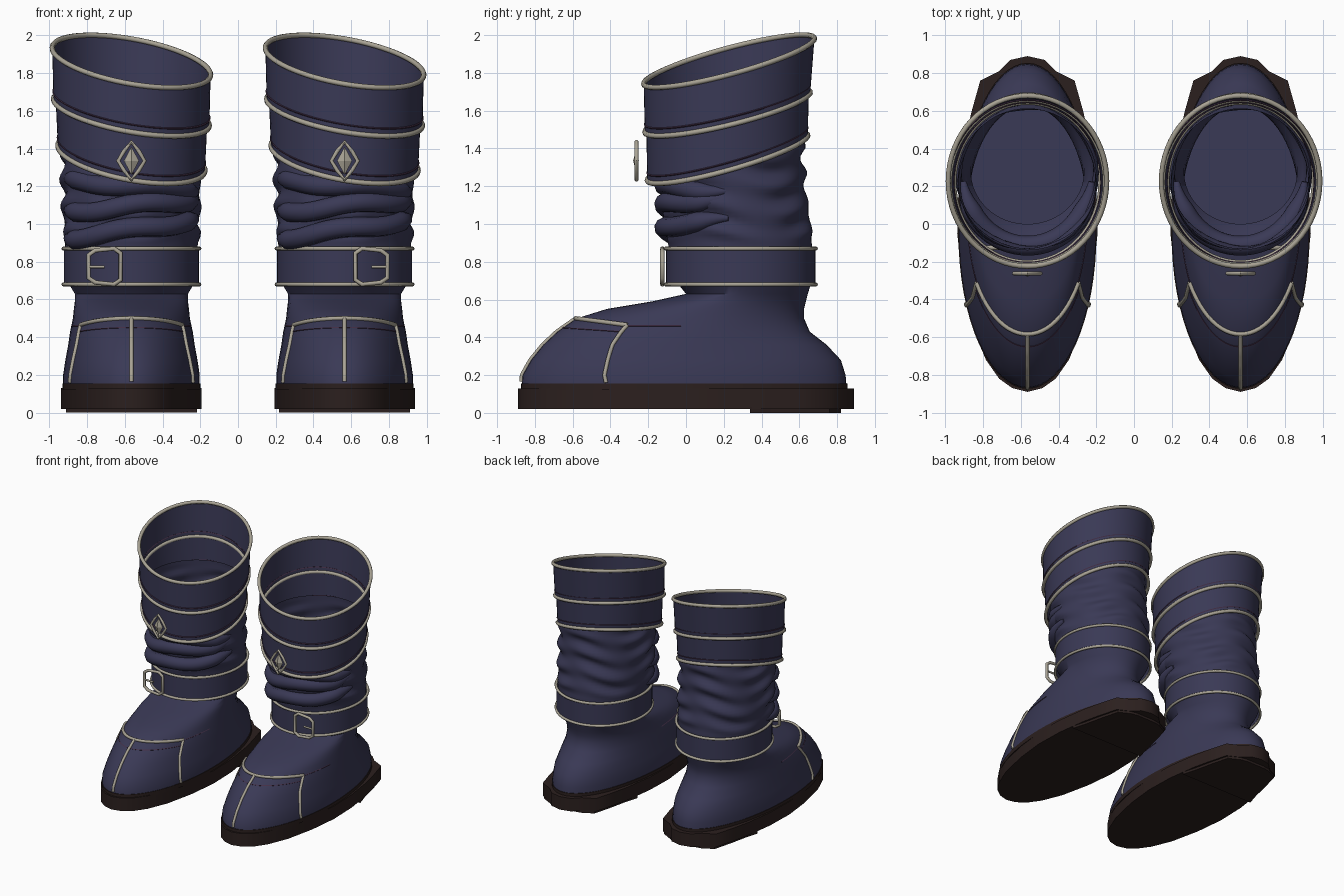
import bpy, bmesh
from math import sin, cos, pi, radians, sqrt

cube = bpy.data.objects.get("Cube")
if cube:
    bpy.data.objects.remove(cube, do_unlink=True)


def material(name, rgb):
    m = bpy.data.materials.new(name)
    m.use_nodes = True
    m.diffuse_color = (*rgb, 1)
    bsdf = next(n for n in m.node_tree.nodes if n.type == "BSDF_PRINCIPLED")
    bsdf.inputs["Base Color"].default_value = (*rgb, 1)
    bsdf.inputs["Roughness"].default_value = 0.7
    return m


LEATHER = material("navy leather", (0.042, 0.041, 0.092))
TRIM = material("pale trim", (0.40, 0.37, 0.30))
SOLE = material("dark brown sole", (0.024, 0.014, 0.013))
STITCH = material("plum stitching", (0.06, 0.03, 0.065))
SEG = 64

# Boot body rings: height, front y, back y, centre y, half width
BODY = [
    (0.14, -0.87, 0.85, -0.05, 0.362), (0.20, -0.865, 0.845, -0.05, 0.362),
    (0.28, -0.82, 0.82, -0.02, 0.35), (0.36, -0.755, 0.745, 0.0, 0.335),
    (0.43, -0.68, 0.655, 0.05, 0.325), (0.50, -0.58, 0.625, 0.1, 0.31),
    (0.55, -0.42, 0.625, 0.15, 0.305), (0.59, -0.18, 0.635, 0.2, 0.30),
    (0.63, 0.0, 0.645, 0.28, 0.30), (0.68, -0.04, 0.66, 0.29, 0.33),
    (0.72, -0.09, 0.67, 0.29, 0.35), (0.87, -0.09, 0.67, 0.29, 0.35),
    (1.00, -0.10, 0.66, 0.27, 0.36), (1.20, -0.12, 0.63, 0.25, 0.365),
    (1.55, -0.14, 0.61, 0.23, 0.37),
]


def body_point(t, z, grow=0.0):
    """Point on the boot body at angle t and height z."""
    for a, b in zip(BODY, BODY[1:]):
        if z <= b[0]:
            break
    k = (z - a[0]) / (b[0] - a[0])
    front, back, cy, rx = (p + (q - p) * k for p, q in zip(a[1:], b[1:]))
    # crumpled leather above the strap
    fade = max(0, min(1, (z - 0.88) / 0.08, (1.5 - z) / 0.1))
    w = 1 + 0.05 * fade * sin(z * 42 + 1.5 * sin(3 * t)) * (0.6 + 0.4 * sin(5 * t + 9 * z))
    ry = (back - cy if sin(t) > 0 else cy - front) + grow
    return ((rx + grow) * w * cos(t), cy + ry * w * sin(t), z)


def finish(ob, mat, smooth=True):
    ob.data.materials.clear()
    ob.data.materials.append(mat)
    if smooth:
        bpy.ops.object.select_all(action="DESELECT")
        ob.select_set(True)
        bpy.context.view_layer.objects.active = ob
        bpy.ops.object.shade_smooth_by_angle(angle=radians(50))
    return ob


def add_mesh(name, verts, faces, mat, cx, smooth=True):
    me = bpy.data.meshes.new(name)
    me.from_pydata(verts, [], faces)
    ob = bpy.data.objects.new(name, me)
    ob.location.x = cx
    bpy.context.collection.objects.link(ob)
    return finish(ob, mat, smooth)


def loft(name, rings, mat, cx, cap=False, smooth=True):
    n = len(rings[0])
    faces = [(i * n + j, i * n + (j + 1) % n, (i + 1) * n + (j + 1) % n, (i + 1) * n + j)
             for i in range(len(rings) - 1) for j in range(n)]
    if cap:
        last = (len(rings) - 1) * n
        faces += [tuple(reversed(range(n))), tuple(range(last, last + n))]
    return add_mesh(name, [p for r in rings for p in r], faces, mat, cx, smooth)


def tube(name, pts, radius, mat, cx, closed=False, taper=False, res=2):
    cu = bpy.data.curves.new(name, "CURVE")
    cu.dimensions = "3D"
    cu.bevel_depth, cu.bevel_resolution, cu.use_fill_caps = radius, res, True
    sp = cu.splines.new("POLY")
    sp.points.add(len(pts) - 1)
    for i, p in enumerate(pts):
        sp.points[i].co = (*p, 1)
        if taper:
            sp.points[i].radius = min(1, 0.3 + 5 * min(i, len(pts) - 1 - i) / len(pts))
    sp.use_cyclic_u = closed
    ob = bpy.data.objects.new(name, cu)
    ob.location.x = cx
    bpy.context.collection.objects.link(ob)
    bpy.ops.object.select_all(action="DESELECT")
    ob.select_set(True)
    bpy.context.view_layer.objects.active = ob
    bpy.ops.object.convert(target="MESH")
    return finish(bpy.context.view_layer.objects.active, mat)


def angles(a=0, b=360, n=SEG, end=False):
    return [radians(a + (b - a) * i / (n - 1 if end else n)) for i in range(n)]


def tilted_ring(rx, ry, cy, z, sx=0.0, sy=0.0):
    return [(rx * cos(t), cy + ry * sin(t), z + sx * rx * cos(t) + sy * ry * sin(t))
            for t in angles()]


def body_path(t0, t1, z0, z1, z2=None, grow=0.004):
    """Path on the body; heights run from z0 through z1 to z2."""
    out = []
    for i in range(25):
        k = i / 24
        z = z0 + (z1 - z0) * k if z2 is None else z1 + (z0 - z1) * (2 * k - 1) ** 2
        out.append(body_point(radians(t0 + (t1 - t0) * k), z, grow))
    return out


def build_boot(side, label):
    cx = 0.565 * side

    def n(part):
        return label + "_" + part

    # Sole, heel and welt
    half = [(0, -0.89), (0.08, -0.87), (0.15, -0.82), (0.22, -0.72), (0.29, -0.55), (0.345, -0.3),
            (0.372, -0.05), (0.365, 0.2), (0.33, 0.45), (0.295, 0.6), (0.25, 0.76), (0.15, 0.81),
            (0.09, 0.87), (0, 0.89)]
    outline = half + [(-x, y) for x, y in reversed(half[1:-1])]
    loft(n("sole"), [[(x, y, z) for x, y in outline] for z in (0.02, 0.13)], SOLE, cx, True)
    heel = [(x, max(y, 0.34)) for x, y in outline if y > 0.1]
    loft(n("heel"), [[(x * 0.95, min(y, 0.82), z) for x, y in heel] for z in (0, 0.03)],
         SOLE, cx, True, False)
    loft(n("welt"), [[body_point(t, 0.14, g)[:2] + (z,) for t in angles()]
                     for z, g in ((0.12, 0.004), (0.155, 0.004))], SOLE, cx, True)

    # Foot and crumpled shaft, with the insole inside
    heights = [r[0] for r in BODY if r[0] < 0.9] + [0.9 + 0.02 * i for i in range(33)]
    loft(n("foot_and_shaft"), [[body_point(t, z) for t in angles()] for z in heights], LEATHER, cx)
    add_mesh(n("insole"), [body_point(t, 0.2, -0.005) for t in angles()],
             [tuple(range(SEG))], LEATHER, cx)

    # Toe cap piping and stitching
    tube(n("toe_cap_edge"), body_path(-147, -33, 0.465, 0.5, 0.465), 0.012, TRIM, cx)
    tube(n("toe_cap_ridge"), body_path(-90, -90, 0.5, 0.165), 0.011, TRIM, cx)
    tube(n("toe_cap_stitch"), body_path(-147, -33, 0.43, 0.45, 0.43, 0.0), 0.004, STITCH, cx, res=0)
    for s, a, b, c in (("a", -33, -27, -8), ("b", -147, -153, -172)):
        tube(n("toe_cap_side_" + s), body_path(a, b, 0.465, 0.16), 0.011, TRIM, cx)
        tube(n("side_stitch_" + s), body_path(a, c, 0.46, 0.46, grow=0), 0.004, STITCH, cx, res=0)

    # Slouched folds over the front
    for i, (zl, zr) in enumerate(((1.23, 1.18), (1.06, 1.13), (0.92, 1.02))):
        pts = [(0.34 * cos(t), 0.25 + 0.365 * sin(t), (zl + zr) / 2 + (zr - zl) / 2 * cos(t)
                + 0.012 * sin(4 * t + i)) for t in angles(-176, -4, 40, True)]
        tube(n("fold_%d" % (i + 1)), pts, 0.053, LEATHER, cx, taper=True, res=3)

    # Ankle strap with piping
    loft(n("strap"), [tilted_ring(0.358, 0.395, 0.29, z) for z in (0.68, 0.87)], LEATHER, cx)
    for nm, z in (("bottom", 0.68), ("top", 0.87)):
        tube(n("strap_piping_" + nm), tilted_ring(0.36, 0.397, 0.29, z), 0.011, TRIM, cx, True)

    # Buckle frame and prong
    bx = 0.142 * side
    frame = [(-0.085, -0.07), (-0.05, -0.095), (0.05, -0.085), (0.085, -0.06),
             (0.085, 0.06), (0.05, 0.085), (-0.05, 0.095), (-0.085, 0.07)]
    tube(n("buckle"), [(bx + x * side, -0.125, 0.775 + z) for x, z in frame], 0.012, TRIM, cx, True)
    tube(n("buckle_prong"), [(bx, -0.125, 0.773), (bx + 0.085 * side, -0.125, 0.773)],
         0.008, TRIM, cx)

    # Two slanted cuffs with piping and stitching
    rim = tilted_ring(0.42, 0.452, 0.228, 1.862, -0.17, 0.265)
    middle = tilted_ring(0.413, 0.438, 0.22, 1.592, -0.17, 0.24)
    low_top = tilted_ring(0.402, 0.43, 0.22, 1.60, -0.17, 0.24)
    low = tilted_ring(0.39, 0.425, 0.22, 1.35, -0.17, 0.28)
    loft(n("upper_cuff"), [middle, rim], LEATHER, cx)
    loft(n("lower_cuff"), [low, low_top], LEATHER, cx)
    for nm, ring in (("rim", rim), ("middle", middle), ("low", low)):
        tube(n("cuff_piping_" + nm), ring, 0.014, TRIM, cx, True)
    for nm, ring in (("upper", middle), ("lower", low)):
        tube(n("cuff_stitch_" + nm), [(x * 1.004, y, z + 0.04) for x, y, z in ring],
             0.005, STITCH, cx, True, res=0)

    # Diamond ornament: frame and faceted stone
    dia = [(0, 0.1), (0.04, 0.05), (0.07, 0), (0.04, -0.05), (0, -0.1),
           (-0.04, -0.05), (-0.07, 0), (-0.04, 0.05)]
    tube(n("ornament_frame"), [(x, -0.262, 1.335 + z) for x, z in dia], 0.011, TRIM, cx, True)
    verts = [(0, -0.28, 1.335), (0, -0.25, 1.335)]
    verts += [(x, -0.26, 1.335 + z) for x, z in ((0, 0.075), (0.04, 0), (0, -0.075), (-0.04, 0))]
    faces = [(0, 2 + (i + 1) % 4, 2 + i) for i in range(4)]
    faces += [(1, 2 + i, 2 + (i + 1) % 4) for i in range(4)]
    stone = add_mesh(n("ornament_stone"), verts, faces, TRIM, cx, False)
    bm = bmesh.new()
    bm.from_mesh(stone.data)
    bmesh.ops.recalc_face_normals(bm, faces=bm.faces)
    bm.to_mesh(stone.data)
    bm.free()


for side, label in ((1, "left"), (-1, "right")):
    build_boot(side, label)
